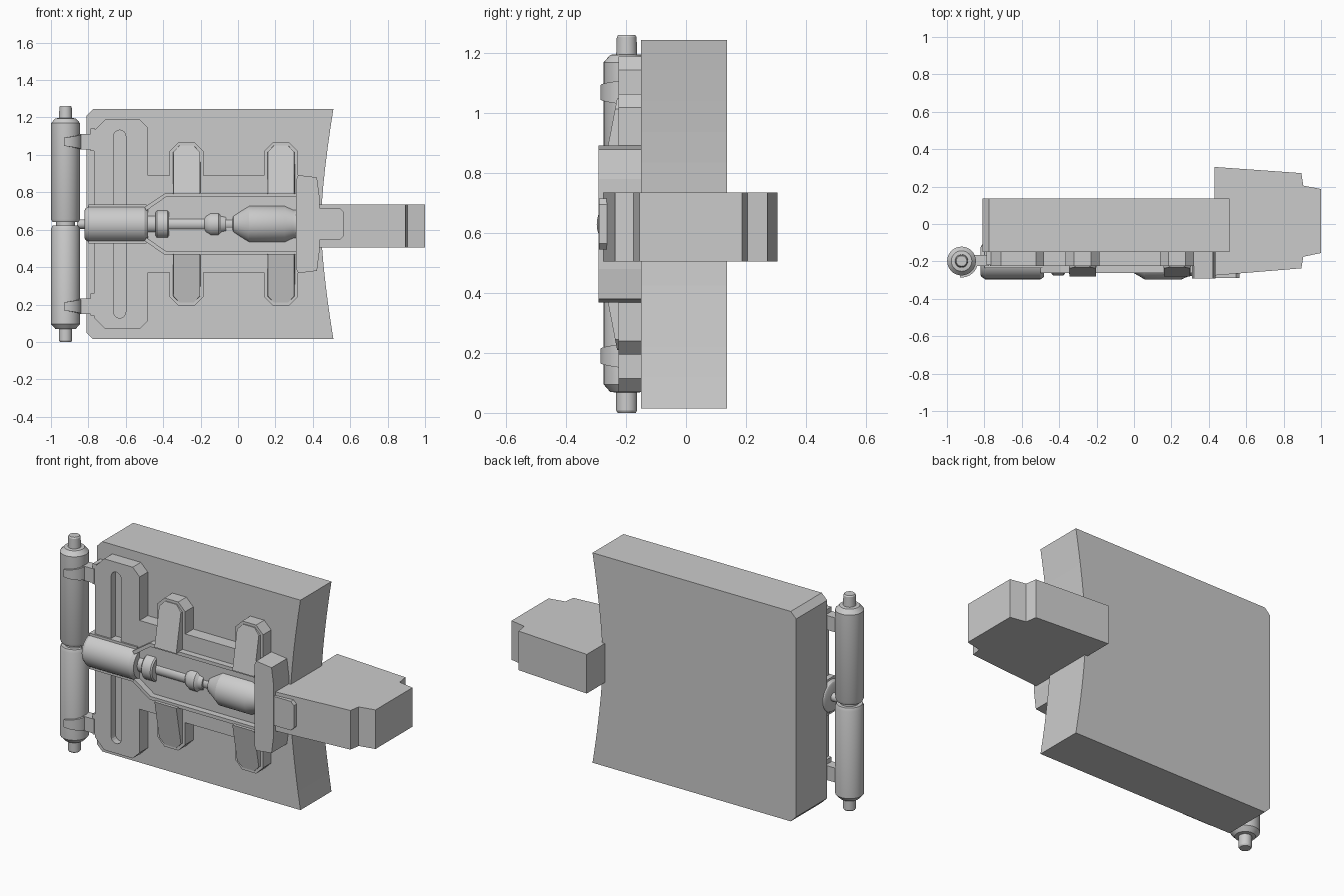
import bpy, bmesh, math
from mathutils import Matrix, Vector

if "Cube" in bpy.data.objects:
    bpy.data.objects.remove(bpy.data.objects["Cube"])

ZC = 0.63   # mirror height of the whole mechanism


def finish(bm, name, bevel=0.0, smooth=False):
    bmesh.ops.recalc_face_normals(bm, faces=bm.faces[:])
    me = bpy.data.meshes.new(name)
    bm.to_mesh(me)
    bm.free()
    ob = bpy.data.objects.new(name, me)
    bpy.context.collection.objects.link(ob)
    if bevel:
        m = ob.modifiers.new("bevel", "BEVEL")
        m.width, m.segments, m.limit_method = bevel, 1, 'ANGLE'
    if smooth:
        bpy.ops.object.select_all(action='DESELECT')
        ob.select_set(True)
        bpy.context.view_layer.objects.active = ob
        bpy.ops.object.shade_smooth_by_angle(angle=math.radians(30))
    return ob


def prism(name, pts, lo, hi, axis='y', bevel=0.0):
    """Extrude an xz (axis y), xy (axis z) or yz (axis x) outline."""
    put = {'y': lambda a, b, t: (a, t, b), 'z': lambda a, b, t: (a, b, t),
           'x': lambda a, b, t: (t, a, b)}[axis]
    bm = bmesh.new()
    rings = [[bm.verts.new(put(a, b, t)) for a, b in pts] for t in (lo, hi)]
    bm.faces.new(rings[0])
    bm.faces.new(rings[1])
    n = len(pts)
    for i in range(n):
        j = (i + 1) % n
        bm.faces.new((rings[0][i], rings[0][j], rings[1][j], rings[1][i]))
    return finish(bm, name, bevel)


def box(name, x0, x1, y0, y1, z0, z1, bevel=0.0):
    return prism(name, [(x0, z0), (x1, z0), (x1, z1), (x0, z1)], y0, y1, 'y', bevel)


def mirrored(upper):
    """Close an (x, height above ZC) half outline by mirroring it."""
    return [(x, ZC + d) for x, d in upper] + [(x, ZC - d) for x, d in reversed(upper)]


def lathe(name, prof, origin, axis, segs=32):
    bm = bmesh.new()
    rings = []
    for t, r in prof:
        ring = []
        for k in range(segs):
            a = 2 * math.pi * k / segs
            c, s = r * math.cos(a), r * math.sin(a)
            v = (t, c, s) if axis == 'x' else (c, s, t)
            ring.append(bm.verts.new(Vector(origin) + Vector(v)))
        rings.append(ring)
    for p, q in zip(rings, rings[1:]):
        for k in range(segs):
            j = (k + 1) % segs
            bm.faces.new((p[k], p[j], q[j], q[k]))
    bm.faces.new(rings[0])
    bm.faces.new(rings[-1])
    return finish(bm, name, smooth=True)


# main slab with a concave right side
curve = [(0.443 + 0.067 * (abs(d) / 0.615) ** 1.5, ZC + d)
         for d in [-0.615 + 1.23 * i / 12 for i in range(13)]]
prism("main_slab", [(-0.81, 1.21), (-0.81, 0.05), (-0.775, 0.015)] + curve
      + [(-0.775, 1.245)], -0.15, 0.137)

# stepped cover plate with tabs
tabs = []
for x in (-0.275, 0.23):
    tabs += [(x - 0.09, 0.26), (x - 0.09, 0.39), (x - 0.045, 0.435),
             (x + 0.045, 0.435), (x + 0.09, 0.39), (x + 0.09, 0.26)]
plate = prism("cover_plate", mirrored([(-0.77, 0.5), (-0.71, 0.56), (-0.525, 0.56),
              (-0.48, 0.515), (-0.48, 0.26)] + tabs), -0.225, -0.145, 'y')

# long slot cut into the plate
arc = [(-0.6325 + 0.0325 * math.cos(a), 0.47 + 0.0325 * math.sin(a))
       for a in [math.pi - math.pi * i / 8 for i in range(9)]]
cutter = prism("slot_cutter", mirrored(arc), -0.3, -0.185)
cutter.hide_render = True
cutter.hide_viewport = True
cut = plate.modifiers.new("slot", "BOOLEAN")
cut.object, cut.operation, cut.solver = cutter, 'DIFFERENCE', 'EXACT'

# sloped pads on the tabs
for side in (1, -1):
    for x in (-0.275, 0.23):
        bm = bmesh.new()
        w = 0.075
        outline = [(-w, 0.16), (-w, 0.385), (-w + 0.035, 0.42),
                   (w - 0.035, 0.42), (w, 0.385), (w, 0.16)]
        back = [bm.verts.new((x + a, -0.2, ZC + side * d)) for a, d in outline]
        front = [bm.verts.new((x + a * 0.94, -0.28 + 0.05 * (d - 0.16) / 0.26,
                               ZC + side * d)) for a, d in outline]
        bm.faces.new(back)
        bm.faces.new(front)
        for i in range(6):
            j = (i + 1) % 6
            bm.faces.new((back[i], back[j], front[j], front[i]))
        finish(bm, "sloped_pad")

# thin walls of the central channel, and the cradle under the rear barrel
for s in (1, -1):
    wall = [(-0.5, 0.09), (-0.39, 0.165), (0.32, 0.165), (0.32, 0.145),
            (-0.385, 0.145), (-0.49, 0.072)]
    prism("channel_wall", [(x, ZC + s * d) for x, d in wall], -0.262, -0.2)
box("barrel_cradle", -0.8, -0.49, -0.235, -0.145, 0.525, 0.735)

# horizontal piston: barrel, collar, rod, ring, cone
lathe("piston", [(-0.82, 0.075), (-0.815, 0.085), (-0.795, 0.098), (-0.5, 0.098),
      (-0.48, 0.085), (-0.48, 0.05), (-0.44, 0.05), (-0.44, 0.07), (-0.433, 0.077),
      (-0.377, 0.077), (-0.37, 0.07), (-0.37, 0.038), (-0.18, 0.038), (-0.17, 0.05),
      (-0.145, 0.064), (-0.105, 0.064), (-0.09, 0.05), (-0.065, 0.045), (-0.065, 0.035),
      (-0.03, 0.035), (-0.025, 0.05), (0.06, 0.1), (0.25, 0.1), (0.295, 0.08),
      (0.32, 0.08)], (0, -0.198, ZC), 'x')

# upright cross block and its tongue
prism("cross_block", mirrored([(0.31, 0.235), (0.322, 0.262), (0.422, 0.25), (0.435, 0.15)]),
      -0.292, -0.145)
prism("tongue_plate", mirrored([(0.42, 0.085), (0.545, 0.085), (0.565, 0.065)]),
      -0.29, -0.2)

# thick arm on the right
prism("arm_block", [(0.43, -0.275), (0.895, -0.237), (0.905, -0.175), (1.0, -0.155),
      (1.0, 0.187), (0.905, 0.205), (0.895, 0.272), (0.43, 0.305)], 0.506, 0.735, 'z')

# twin upright cylinders with end caps
lathe("twin_cylinders", [(0, 0.03), (0.008, 0.035), (0.068, 0.035), (0.07, 0.055),
      (0.095, 0.077), (0.605, 0.077), (0.622, 0.07), (0.622, 0.05), (0.64, 0.05),
      (0.64, 0.07), (0.657, 0.077), (1.17, 0.077), (1.195, 0.055), (1.197, 0.035),
      (1.255, 0.033), (1.262, 0.028)], (-0.922, -0.198, 0), 'z')
lathe("cylinder_pin", [(-0.86, 0.025), (-0.8, 0.025)], (0, -0.195, ZC), 'x', 16)

# brackets holding the cylinders, with straps wrapped round the front
for s in (1, -1):
    z = ZC + s * 0.44
    box("bracket_arm", -0.87, -0.775, -0.225, -0.165, z - 0.042, z + 0.042)
    bm = bmesh.new()
    rows = []
    for i in range(9):
        a = math.radians(-95 + 95 * i / 8)
        h = 0.022 + 0.02 * i / 8
        rows.append([bm.verts.new((-0.922 + r * math.cos(a), -0.198 + r * math.sin(a), z + e))
                     for r, e in ((0.07, -h), (0.088, -h), (0.088, h), (0.07, h))])
    for p, q in zip(rows, rows[1:]):
        for k in range(4):
            j = (k + 1) % 4
            bm.faces.new((p[k], p[j], q[j], q[k]))
    bm.faces.new(rows[0])
    bm.faces.new(rows[-1])
    finish(bm, "bracket_strap", smooth=True)
    box("bracket_foot", -0.788, -0.765, -0.22, -0.145, z - 0.05, z + 0.07)
